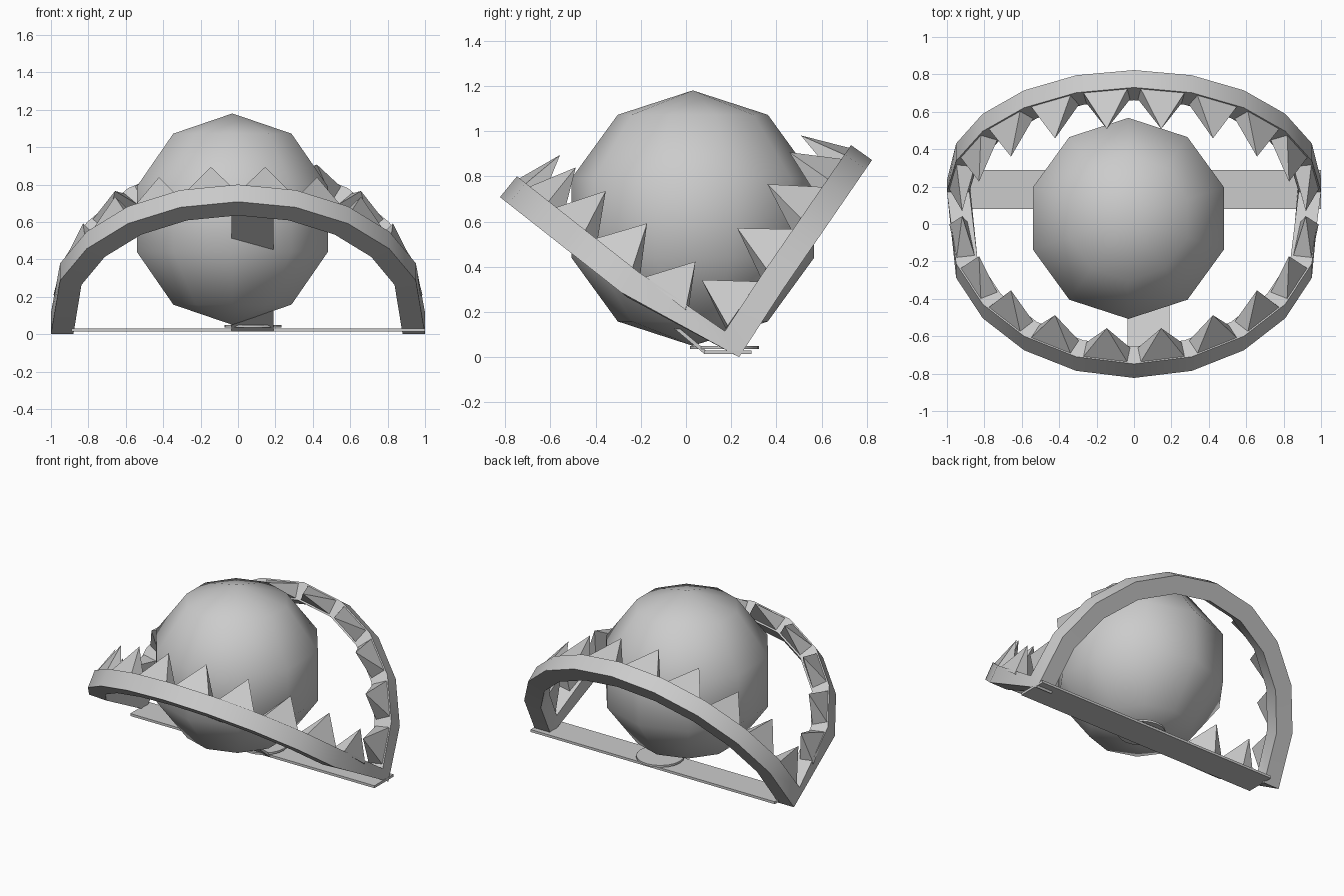
import bpy, bmesh, math
from mathutils import Vector, Matrix

if "Cube" in bpy.data.objects:
    bpy.data.objects.remove(bpy.data.objects["Cube"])


def finish(bm, name, smooth=False):
    bmesh.ops.recalc_face_normals(bm, faces=bm.faces)
    me = bpy.data.meshes.new(name)
    bm.to_mesh(me)
    bm.free()
    ob = bpy.data.objects.new(name, me)
    bpy.context.collection.objects.link(ob)
    for p in me.polygons:
        p.use_smooth = smooth
    return ob


def box(name, lo, hi):
    bm = bmesh.new()
    lo, hi = Vector(lo), Vector(hi)
    bmesh.ops.create_cube(bm, size=1, matrix=Matrix.Translation((lo + hi) / 2)
                          @ Matrix.Diagonal((*(hi - lo), 1)))
    return finish(bm, name)


# Each jaw: virtual base of lower edge, reach direction, band offset, tooth vector (all y, z)
JAWS = {
    "front": [Vector(v) for v in ((0, -.048, .098), (0, -.775, .61), (0, .075, .092), (0, .13, .147))],
    "back": [Vector(v) for v in ((0, .255, .046), (0, .568, .826), (0, -.093, .066), (0, -.178, .112))],
}
HINGE_LOW, HINGE_UP = (.235, 0), (.172, .115)
OUTER, INNER, STEPS = 1.0, .88, 10

# Folded ring: two half circles of 10 segments sharing mitred hinge sections
bm = bmesh.new()


def hinge(side):
    return [bm.verts.new((side * r, *h)) for r, h in
            ((OUTER, HINGE_LOW), (OUTER, HINGE_UP), (INNER, HINGE_UP), (INNER, HINGE_LOW))]


right, left = hinge(1), hinge(-1)
for base, reach, band, _ in JAWS.values():
    rows = [right]
    for i in range(1, STEPS):
        a = math.pi * i / STEPS
        rows.append([bm.verts.new(base + Vector((r * math.cos(a), 0, 0)) + reach * r * math.sin(a) + band * u)
                     for r, u in ((OUTER, 0), (OUTER, 1), (INNER, 1), (INNER, 0))])
    rows.append(left)
    for p, q in zip(rows, rows[1:]):
        for k in range(4):
            n = (k + 1) % 4
            bm.faces.new((p[k], p[n], q[n], q[k]))
ring = finish(bm, "jaw_ring", True)

# Pyramid teeth, one in the middle of every segment
for name, (base, reach, band, spike) in JAWS.items():
    bm = bmesh.new()
    for i in range(STEPS):
        a = math.pi * (i + .5) / STEPS
        radial = Vector((math.cos(a), 0, 0)) + reach * math.sin(a)
        tangent = Vector((-math.sin(a), 0, 0)) + reach * math.cos(a)
        c = base + band * .97 + radial * .93
        tip = bm.verts.new(c + spike)
        foot = [bm.verts.new(c + tangent * .12 * s + radial * .05 * t)
                for s, t in ((-1, -1), (1, -1), (1, 1), (-1, 1))]
        bm.faces.new(foot)
        for k in range(4):
            bm.faces.new((foot[k], foot[(k + 1) % 4], tip))
    finish(bm, name + "_teeth")

# Base bar
box("base_bar", (-.89, .08, .013), (1, .29, .03))

# Sloping strap from the base bar to the front jaw
bm = bmesh.new()
prof = [(.08, .015), (-.70, .675), (-.694, .685), (.09, .028)]
face = bm.faces.new([bm.verts.new((-.035, y, z)) for y, z in prof])
ext = bmesh.ops.extrude_face_region(bm, geom=[face])
bmesh.ops.translate(bm, vec=(.225, 0, 0), verts=[v for v in ext["geom"] if isinstance(v, bmesh.types.BMVert)])
finish(bm, "front_strap")

# Trigger plate
bm = bmesh.new()
bmesh.ops.create_cone(bm, cap_ends=True, segments=20, radius1=.153, radius2=.153, depth=.014,
                      matrix=Matrix.Translation((.08, .17, .043)))
plate = finish(bm, "trigger_plate", True)

# Ball held between the jaws
bm = bmesh.new()
bmesh.ops.create_uvsphere(bm, u_segments=10, v_segments=5, radius=.565,
                          matrix=Matrix.Translation((-.03, .03, .615)))
finish(bm, "ball", True)

# Keep edges sharp on the ring and the plate
for ob in (ring, plate):
    bpy.ops.object.select_all(action='DESELECT')
    ob.select_set(True)
    bpy.context.view_layer.objects.active = ob
    bpy.ops.object.shade_smooth_by_angle(angle=math.radians(30))
